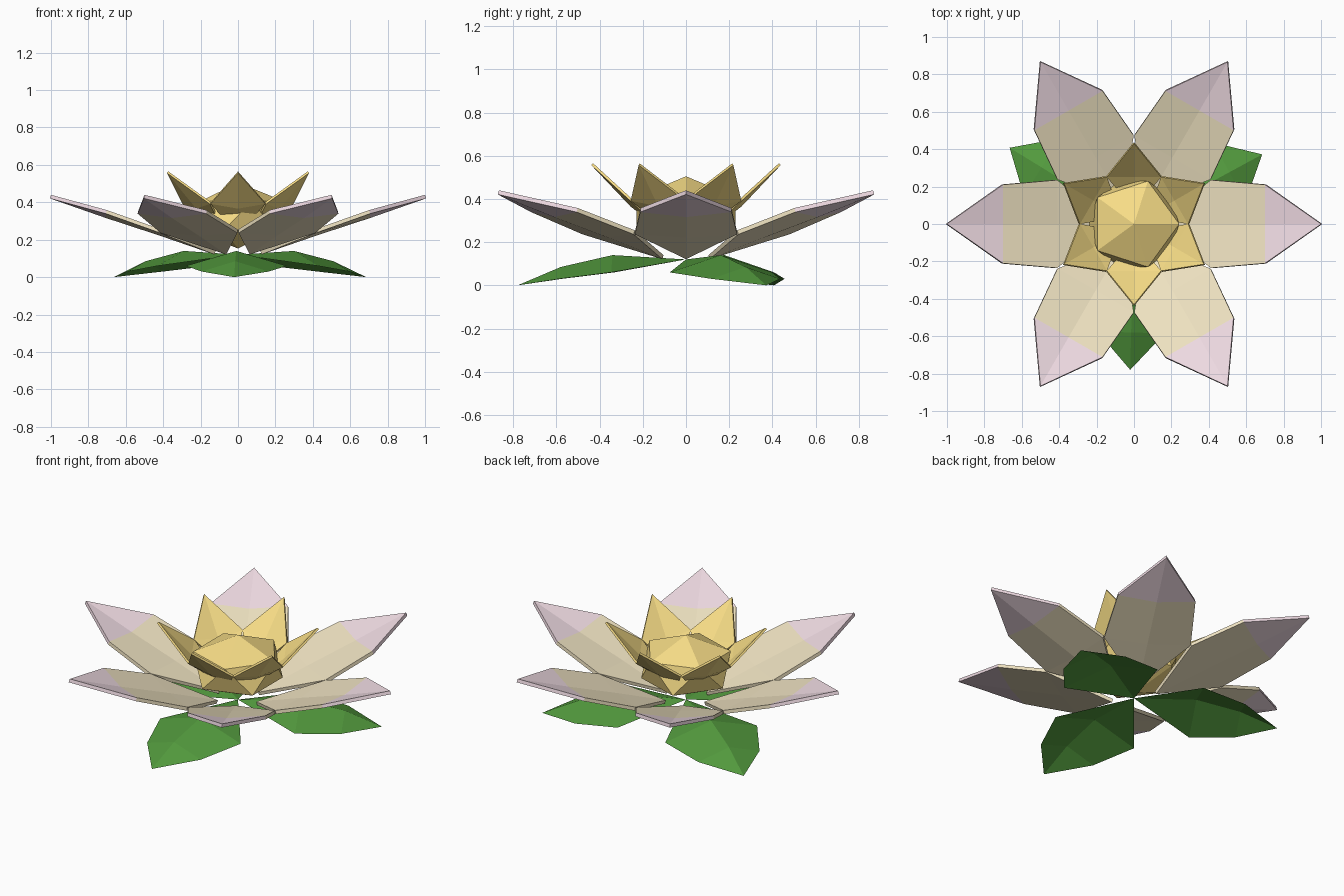
import bpy, bmesh
from math import radians
from mathutils import Matrix

if "Cube" in bpy.data.objects:
    bpy.data.objects.remove(bpy.data.objects["Cube"])


def material(name, rgb):
    m = bpy.data.materials.new(name)
    m.diffuse_color = (*rgb, 1)
    m.use_nodes = True
    m.node_tree.nodes["Principled BSDF"].inputs["Base Color"].default_value = m.diffuse_color
    return m


CREAM = material("cream", (0.87, 0.77, 0.54))
PINK = material("pink", (0.87, 0.71, 0.77))
YELLOW = material("yellow", (0.93, 0.72, 0.24))
GREEN = material("green", (0.085, 0.32, 0.047))


def blade(name, base, rows, tip, angle, mats, thickness=0.0):
    """Creased petal or leaf along +x: rows are (reach, half width, middle z, edge z)."""
    bm = bmesh.new()
    b = bm.verts.new((base[0], 0, base[1]))
    t = bm.verts.new((tip[0], 0, tip[1]))
    grid = [[bm.verts.new(p) for p in ((r, -w, ze), (r, 0, zm), (r, w, ze))]
            for r, w, zm, ze in rows]
    for i in (0, 1):
        bm.faces.new((b, grid[0][i], grid[0][i + 1]))
        for lo, hi in zip(grid, grid[1:]):
            bm.faces.new((lo[i], hi[i], hi[i + 1], lo[i + 1]))
        # the tip takes the last material
        bm.faces.new((grid[-1][i], t, grid[-1][i + 1])).material_index = len(mats) - 1
    for f in bm.faces:
        f.normal_update()
        if f.normal.z < 0:
            f.normal_flip()
    bm.transform(Matrix.Rotation(radians(angle), 4, 'Z'))
    me = bpy.data.meshes.new(name)
    bm.to_mesh(me)
    bm.free()
    for m in mats:
        me.materials.append(m)
    ob = bpy.data.objects.new(name, me)
    bpy.context.collection.objects.link(ob)
    if thickness:
        s = ob.modifiers.new("thickness", 'SOLIDIFY')
        s.thickness = thickness
        s.offset = -1
    return ob


# Six wide outer petals, pink at the tips, and six upright inner petals between them
for k in range(6):
    blade(f"outer_petal_{k + 1}", (0.12, 0.14),
          [(0.41, 0.235, 0.24, 0.255), (0.70, 0.21, 0.335, 0.358)],
          (1.0, 0.44), 60 * k, [CREAM, PINK], 0.02)
    blade(f"inner_petal_{k + 1}", (0.08, 0.24),
          [(0.25, 0.145, 0.375, 0.40)],
          (0.43, 0.565), 60 * k + 30, [YELLOW], 0.012)

# Three broad leaves drooping to the ground
for k in range(3):
    blade(f"leaf_{k + 1}", (0.0, 0.12),
          [(0.34, 0.27, 0.14, 0.06), (0.58, 0.18, 0.085, 0.03)],
          (0.78, 0.0), 268.5 + 120 * k, [GREEN])

# Faceted, flattened bud in the centre
bpy.ops.mesh.primitive_ico_sphere_add(subdivisions=1, radius=1, location=(0, 0, 0.329))
bud = bpy.context.object
bud.name = "centre_bud"
bud.scale = (0.27, 0.27, 0.176)
bud.data.materials.append(YELLOW)
